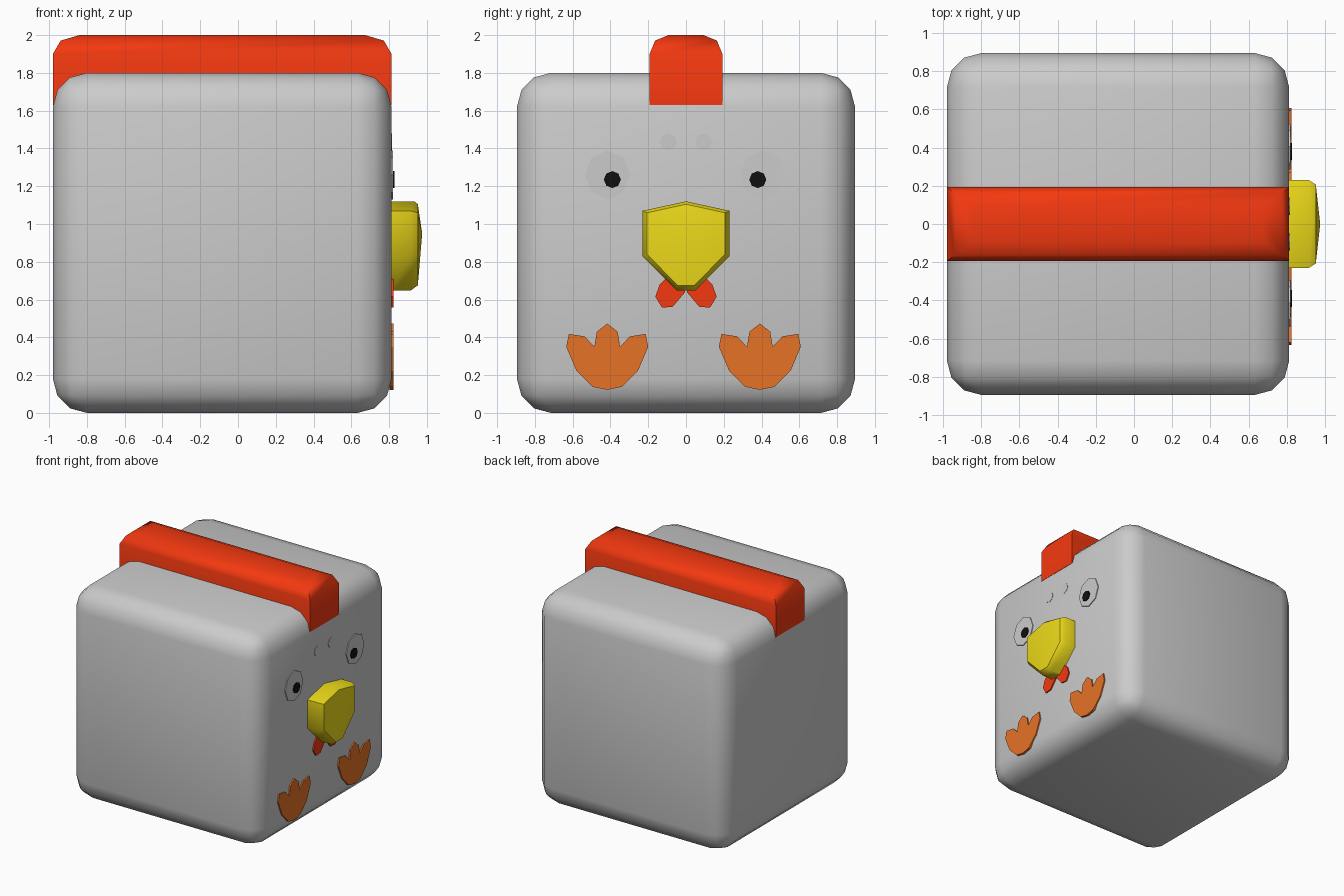
import bpy, bmesh, math

if "Cube" in bpy.data.objects:
    bpy.data.objects.remove(bpy.data.objects["Cube"])

FACE_X = 0.813   # plane of the decorated face


def finish(bm, name, color=None, smooth=None):
    bmesh.ops.recalc_face_normals(bm, faces=bm.faces[:])
    me = bpy.data.meshes.new(name)
    bm.to_mesh(me)
    bm.free()
    ob = bpy.data.objects.new(name, me)
    bpy.context.collection.objects.link(ob)
    if color:
        mat = bpy.data.materials.new(name + "_mat")
        mat.diffuse_color = (*color, 1)
        mat.use_nodes = True
        mat.node_tree.nodes["Principled BSDF"].inputs["Base Color"].default_value = mat.diffuse_color
        me.materials.append(mat)
    if smooth:
        bpy.ops.object.select_all(action='DESELECT')
        ob.select_set(True)
        bpy.context.view_layer.objects.active = ob
        bpy.ops.object.shade_smooth_by_angle(angle=math.radians(smooth))
    return ob


def box(lo, hi):
    bm = bmesh.new()
    bmesh.ops.create_cube(bm, size=1)
    for v in bm.verts:
        v.co = [lo[i] + (v.co[i] + 0.5) * (hi[i] - lo[i]) for i in range(3)]
    return bm


def plate(name, outline, top_x, color=None):
    """Thin plate on the face from a (y, z) outline."""
    bm = bmesh.new()
    a = [bm.verts.new((FACE_X - 0.01, y, z)) for y, z in outline]
    b = [bm.verts.new((top_x, y, z)) for y, z in outline]
    bm.faces.new(a)
    bm.faces.new(b)
    n = len(a)
    for i in range(n):
        bm.faces.new((a[i], a[(i + 1) % n], b[(i + 1) % n], b[i]))
    return finish(bm, name, color)


def disc(cy, cz, ry, rz, n=8):
    return [(cy + ry * math.sin(math.tau * i / n), cz + rz * math.cos(math.tau * i / n))
            for i in range(n)]


RED, ORANGE = (0.9, 0.04, 0.005), (0.8, 0.17, 0.02)

# Body: rounded cube
bm = box((-0.98, -0.895, 0), (FACE_X, 0.895, 1.8))
bmesh.ops.bevel(bm, geom=bm.edges[:], offset=0.18, segments=3, profile=0.5, affect='EDGES')
finish(bm, "body", None, 40)

# Comb: long bar, top rim rounded (bevel stretched along x)
S = 1.4
bm = box((-0.98 / S, -0.193, 1.63), (FACE_X / S, 0.193, 2.0))
rim = [e for e in bm.edges if all(v.co.z > 1.9 for v in e.verts)]
bmesh.ops.bevel(bm, geom=rim, offset=0.1, segments=2, profile=0.5, affect='EDGES')
for v in bm.verts:
    v.co.x *= S
finish(bm, "comb", RED, 50)

# Beak: stacked outline rings closing on a central point
prof = [(0, 1.12), (0.23, 1.07), (0.23, 0.83), (0.05, 0.648),
        (-0.05, 0.648), (-0.23, 0.83), (-0.23, 1.07)]
bm = bmesh.new()
back = [bm.verts.new((FACE_X - 0.01, y, z)) for y, z in prof]
mid = [bm.verts.new((0.935 if z > 1.1 else 0.915, y, z)) for y, z in prof]
inner = [bm.verts.new((0.952, y * 0.9, 0.95 + (z - 0.95) * 0.91)) for y, z in prof]
tip = bm.verts.new((0.975, 0, 0.95))
bm.faces.new(back)
for i in range(7):
    j = (i + 1) % 7
    bm.faces.new((back[i], back[j], mid[j], mid[i]))
    bm.faces.new((mid[i], mid[j], inner[j], inner[i]))
    bm.faces.new((inner[i], inner[j], tip))
finish(bm, "beak", (0.85, 0.7, 0.01), 45)

# Foot outline: half of a three-toed print, mirrored
half = [(0, 0.473), (0.055, 0.43), (0.068, 0.35), (0.12, 0.405), (0.203, 0.418),
        (0.217, 0.35), (0.163, 0.223), (0.077, 0.138), (0, 0.122)]
foot = half + [(-y, z) for y, z in half[-2:0:-1]]
lobe = [(0.14, 0.68), (0.162, 0.615), (0.127, 0.557), (0.07, 0.562),
        (0.004, 0.64), (0.04, 0.7), (0.1, 0.72)]

# Paired face details
for side, s in (("left", -1), ("right", 1)):
    plate("eye_" + side, disc(s * 0.41 - 0.005, 1.26, 0.12, 0.13), 0.82)
    plate("pupil_" + side, disc(s * 0.385 - 0.005, 1.235, 0.045, 0.045), 0.828, (0.005, 0.005, 0.005))
    plate("brow_dot_" + side, disc(s * 0.093, 1.435, 0.045, 0.045), 0.816)
    plate("wattle_" + side, [(s * y, z) for y, z in lobe], 0.824, RED)
    plate("foot_" + side, [(y + s * 0.404 - 0.013, z) for y, z in foot], 0.824, ORANGE)
